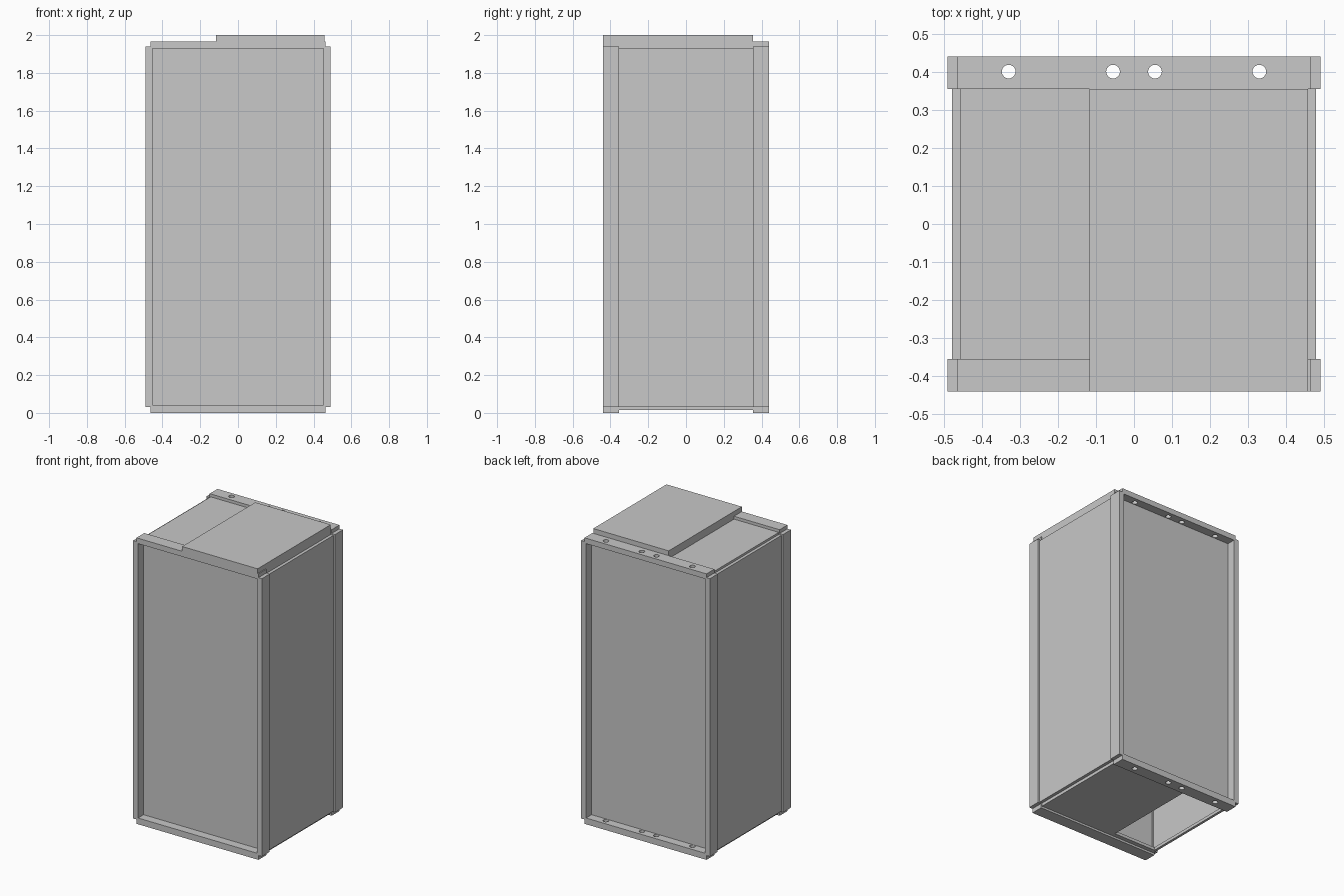
import bpy
import bmesh
from mathutils import Matrix, Vector

cube = bpy.data.objects.get("Cube")
if cube:
    bpy.data.objects.remove(cube, do_unlink=True)

grey = bpy.data.materials.new("sheet grey")
grey.use_nodes = True
colour = (0.58, 0.58, 0.58, 1)
grey.diffuse_color = colour
grey.node_tree.nodes["Principled BSDF"].inputs["Base Color"].default_value = colour


def finish(name, bm):
    mesh = bpy.data.meshes.new(name)
    bm.to_mesh(mesh)
    bm.free()
    mesh.materials.append(grey)
    obj = bpy.data.objects.new(name, mesh)
    bpy.context.scene.collection.objects.link(obj)
    return obj


def box(name, x, y, z):
    """Box spanning the given (min, max) ranges."""
    lo, hi = (Vector(c) for c in zip(x, y, z))
    bm = bmesh.new()
    bmesh.ops.create_cube(bm, size=1, matrix=Matrix.Translation((lo + hi) / 2)
                          @ Matrix.Diagonal((*(hi - lo), 1)))
    return finish(name, bm)


def span(a, b, side):
    return tuple(sorted((a * side, b * side)))


OUT, IN = 0.44, 0.355       # front-back extent of the frame
FACE = 0.38                 # outer face of the recessed panels
RAIL, WALL = 0.464, 0.457   # half widths of the rails and the panels
LID_LEFT = -0.117

# Corner posts
for sx, side in ((-1, "right"), (1, "left")):
    for sy, end in ((-1, "front"), (1, "back")):
        box(f"{end}_{side}_post", span(0.452, 0.49, sx), span(IN, OUT, sy), (0.03, 1.941))
    # Side panels between the posts
    box(f"{side}_panel", span(WALL, 0.478, sx), (-IN, IN), (0.035, 1.932))

# Recessed front and back panels
for sy, end in ((-1, "front"), (1, "back")):
    box(f"{end}_panel", (-WALL, WALL), span(FACE - 0.015, FACE, sy), (0.02, 1.945))

# Rails at the top and bottom
rails = {}
for level, z in (("bottom", (0, 0.043)), ("top", (1.93, 1.967))):
    for sy, end in ((-1, "front"), (1, "back")):
        rails[end, level] = box(f"{end}_{level}_rail", (-RAIL, RAIL), span(IN, OUT, sy), z)

# Bolt holes through both back rails
bm = bmesh.new()
for x in (-0.329, -0.055, 0.055, 0.329):
    bmesh.ops.create_cone(bm, cap_ends=True, segments=24, radius1=0.018, radius2=0.018,
                          depth=3, matrix=Matrix.Translation((x, 0.4, 1)))
cutter = finish("hole_cutter", bm)
cutter.hide_render = True
for level in ("bottom", "top"):
    rail = rails["back", level]
    cut = rail.modifiers.new("holes", 'BOOLEAN')
    cut.operation, cut.solver, cut.object = 'DIFFERENCE', 'EXACT', cutter
    bpy.context.view_layer.update()
    graph = bpy.context.evaluated_depsgraph_get()
    rail.data = bpy.data.meshes.new_from_object(rail.evaluated_get(graph))
    rail.modifiers.clear()
bpy.data.objects.remove(cutter, do_unlink=True)

# Top panel and raised lid
box("top_panel", (-WALL, WALL), (-IN, IN), (1.932, 1.947))
box("lid_body", (LID_LEFT, WALL), (-IN, IN), (1.94, 1.975))
box("lid", (LID_LEFT, WALL), (-OUT, IN), (1.967, 2.0))

# Partial floor, with lips beside the opening
FLOOR = (0.014, 0.035)
box("floor_panel", (LID_LEFT, WALL), (-IN, IN), FLOOR)
box("floor_side_lip", (-WALL, -0.44), (-IN, IN), FLOOR)
box("floor_front_lip", (-0.44, LID_LEFT), (-IN, -0.325), FLOOR)
